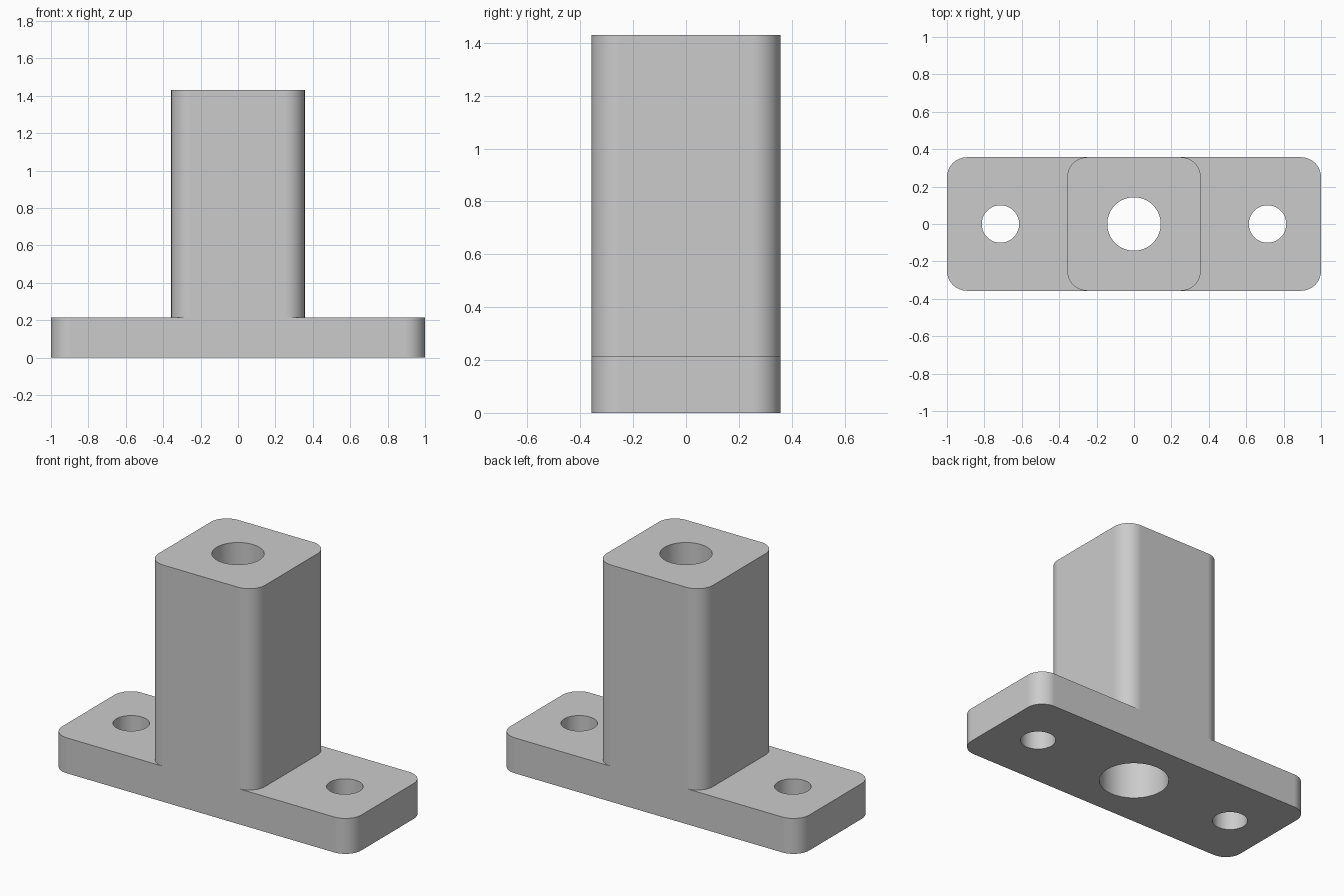
import bpy
import bmesh
import math

if "Cube" in bpy.data.objects:
    bpy.data.objects.remove(bpy.data.objects["Cube"])

DEPTH = 0.714          # shared front-to-back depth of plate and post
CORNER = 0.107         # vertical corner radius
PLATE_TOP = 0.214
POST_TOP = 1.43

grey = bpy.data.materials.new("grey_metal")
grey.diffuse_color = (0.6, 0.6, 0.6, 1)
grey.use_nodes = True
grey.node_tree.nodes["Principled BSDF"].inputs["Base Color"].default_value = grey.diffuse_color


def prism(name, outline, z0, z1):
    """Extrude a closed outline from z0 to z1."""
    bm = bmesh.new()
    face = bm.faces.new([bm.verts.new((x, y, z0)) for x, y in outline])
    top = bmesh.ops.extrude_face_region(bm, geom=[face])["geom"]
    verts = [g for g in top if isinstance(g, bmesh.types.BMVert)]
    bmesh.ops.translate(bm, vec=(0, 0, z1 - z0), verts=verts)
    bmesh.ops.recalc_face_normals(bm, faces=bm.faces)
    mesh = bpy.data.meshes.new(name)
    bm.to_mesh(mesh)
    bm.free()
    mesh.materials.append(grey)
    obj = bpy.data.objects.new(name, mesh)
    bpy.context.collection.objects.link(obj)
    return obj


def rounded_rect(w, d, r, steps=12):
    pts = []
    for i, (sx, sy) in enumerate([(1, 1), (-1, 1), (-1, -1), (1, -1)]):
        for k in range(steps + 1):
            a = math.pi / 2 * (i + k / steps)
            pts.append((sx * (w / 2 - r) + r * math.cos(a),
                        sy * (d / 2 - r) + r * math.sin(a)))
    return pts


def circle(cx, r, steps=64):
    return [(cx + r * math.cos(2 * math.pi * k / steps),
             r * math.sin(2 * math.pi * k / steps)) for k in range(steps)]


def combine(target, other, operation):
    """Apply a boolean and discard the helper."""
    mod = target.modifiers.new("boolean", 'BOOLEAN')
    mod.operation = operation
    mod.solver = 'EXACT'
    mod.object = other
    bpy.context.view_layer.objects.active = target
    bpy.ops.object.modifier_apply(modifier=mod.name)
    bpy.data.objects.remove(other)


# Foot plate with the square post rising flush from its middle
bracket = prism("post_bracket", rounded_rect(2.0, DEPTH, CORNER), 0, PLATE_TOP)
post = prism("post", rounded_rect(DEPTH, DEPTH, CORNER), 0, POST_TOP)
combine(bracket, post, 'UNION')

# Two mounting holes through the plate
for x in (-0.714, 0.714):
    combine(bracket, prism("mounting_hole", circle(x, 0.1), -0.1, 0.4), 'DIFFERENCE')

# Central bore, with a wider counterbore from below
combine(bracket, prism("bore", circle(0, 0.143), -0.1, 1.6), 'DIFFERENCE')
combine(bracket, prism("counterbore", circle(0, 0.198), -0.1, 1.0), 'DIFFERENCE')

# Smooth corners and bores, crisp rims
bpy.ops.object.select_all(action='DESELECT')
bracket.select_set(True)
bpy.context.view_layer.objects.active = bracket
bpy.ops.object.shade_smooth_by_angle(angle=math.radians(30))
weighted = bracket.modifiers.new("weighted_normals", 'WEIGHTED_NORMAL')
weighted.keep_sharp = True
